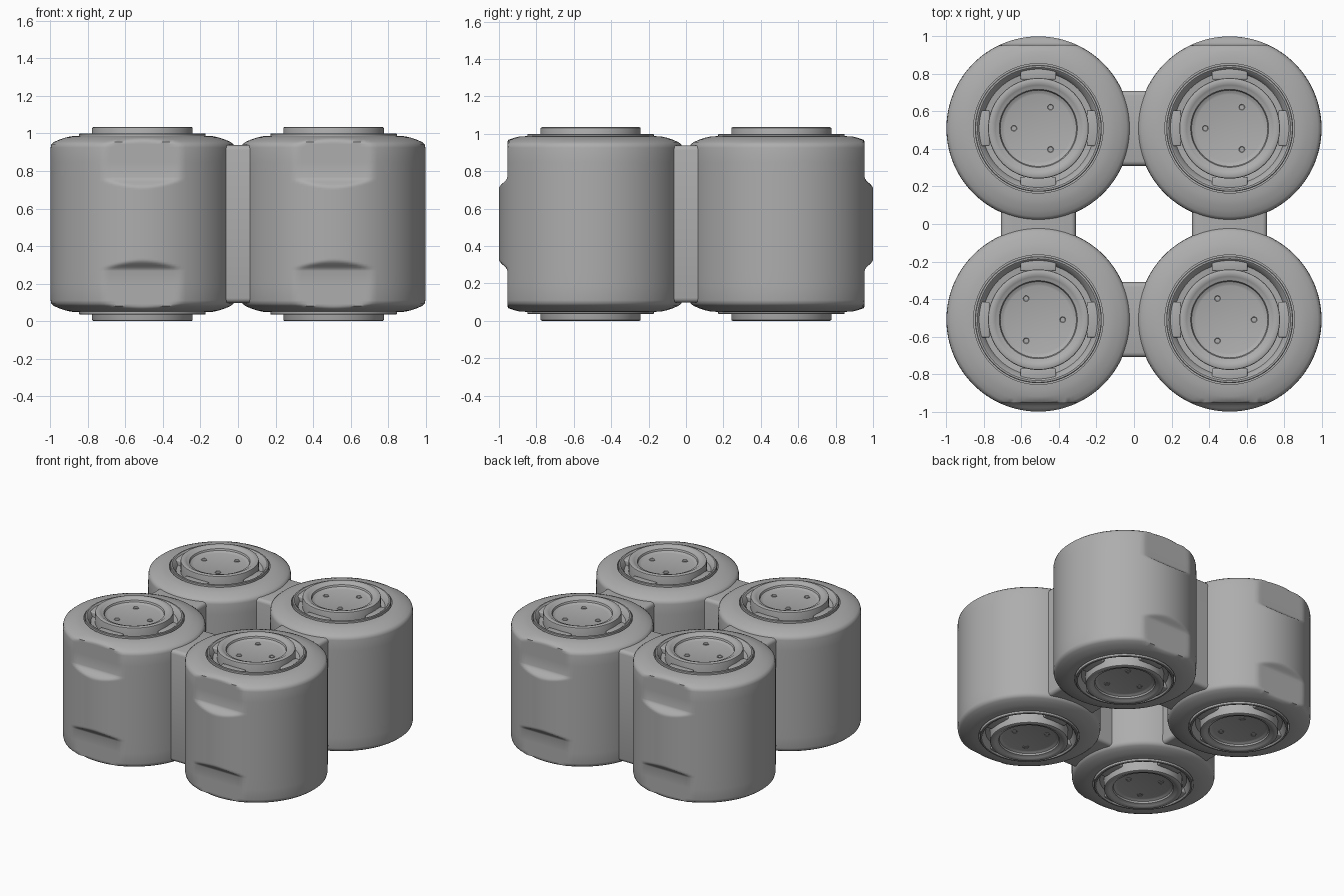
import bpy, bmesh, math
from mathutils import Matrix, Vector

cube = bpy.data.objects.get("Cube")
if cube:
    bpy.data.objects.remove(cube, do_unlink=True)

OFFSET = 0.51      # cell centre from the middle
RADIUS = 0.49      # cell radius
MID = 0.5175       # half of the total height

grey = bpy.data.materials.new("plain grey")
grey.use_nodes = True
colour = (0.42, 0.42, 0.42, 1)
grey.diffuse_color = colour
grey.node_tree.nodes["Principled BSDF"].inputs["Base Color"].default_value = colour


def lathe(bm, profile, steps=96, centre=(0, 0), closed=False):
    """Turn (radius, height) points round the z axis."""
    rings = []
    for r, z in profile:
        if r == 0:
            rings.append([bm.verts.new((*centre, z))] * steps)
        else:
            rings.append([bm.verts.new((centre[0] + r * math.cos(math.tau * i / steps),
                                        centre[1] + r * math.sin(math.tau * i / steps), z))
                          for i in range(steps)])
    pairs = list(zip(rings, rings[1:]))
    if closed:
        pairs.append((rings[-1], rings[0]))
    for a, b in pairs:
        for i in range(steps):
            j = (i + 1) % steps
            bm.faces.new(dict.fromkeys((a[i], a[j], b[j], b[i])))


def box(bm, centre, size, bevel, axis=None, angle=0):
    """Bevelled block; with an axis, only edges along it are bevelled."""
    mat = (Matrix.Rotation(angle, 4, 'Z') @ Matrix.Translation(centre)
           @ Matrix.Diagonal((*size, 1)))
    verts = bmesh.ops.create_cube(bm, size=1, matrix=mat)["verts"]
    edges = {e for v in verts for e in v.link_edges}
    if axis is not None:
        edges = {e for e in edges
                 if abs((e.verts[0].co - e.verts[1].co).normalized()[axis]) > 0.9}
    bmesh.ops.bevel(bm, geom=list(edges), offset=bevel, segments=3,
                    profile=0.5, affect='EDGES')


def finish(bm, name, angle=50):
    bmesh.ops.recalc_face_normals(bm, faces=bm.faces)
    mesh = bpy.data.meshes.new(name)
    bm.to_mesh(mesh)
    bm.free()
    mesh.materials.append(grey)
    mesh.shade_smooth()
    mesh.set_sharp_from_angle(angle=math.radians(angle))
    return mesh


def place(name, mesh, matrix=Matrix()):
    ob = bpy.data.objects.new(name, mesh)
    bpy.context.collection.objects.link(ob)
    ob.matrix_world = matrix


# Cell body, with finger recesses flattened into its outer side
upper = [(RADIUS, MID + h) for h in (0.02, 0.18, 0.19, 0.2, 0.21, 0.22, 0.23, 0.24, 0.25, 0.33)]
upper += [(0.489, 0.925), (0.485, 0.943), (0.47, 0.955), (0.44, 0.968),
          (0.41, 0.978), (0.38, 0.985), (0.345, 0.987), (0.345, 0.93), (0, 0.93)]
lower = [(r, 2 * MID - z) for r, z in reversed(upper)]
bm = bmesh.new()
lathe(bm, lower + upper, 128)
for v in bm.verts:
    t = min(1, max(0, (abs(v.co.z - MID) - 0.19) / 0.06))
    limit = RADIUS - 0.045 * t * t * (3 - 2 * t)
    v.co.y = min(v.co.y, limit)
body = finish(bm, "cell_body")

# Collar round the end cap, with four clips
bm = bmesh.new()
lathe(bm, [(0.338, 0.92), (0.338, 0.997), (0.334, 1.0), (0.325, 1.0), (0.318, 0.995),
           (0.298, 0.955), (0.26, 0.95), (0.26, 0.92)], closed=True)
for k in range(4):
    box(bm, (0.292, 0, 0.96), (0.066, 0.19, 0.06), 0.008, angle=k * math.pi / 2)
collar = finish(bm, "end_collar", 35)

# Dished end cap with three small screws
bm = bmesh.new()
lathe(bm, [(0, 0.92), (0.268, 0.92), (0.268, 1.026), (0.266, 1.032), (0.26, 1.035),
           (0.238, 1.035), (0.23, 1.03), (0.22, 1.026), (0.208, 1.022), (0.203, 1.01),
           (0.19, 1.003), (0.18, 1.0), (0, 1.0)])
for k in range(3):
    a = math.pi / 3 + k * math.tau / 3
    lathe(bm, [(0.021, 0.998), (0.021, 1.004), (0.016, 1.004), (0.013, 1.001), (0, 1.001)],
          16, (0.13 * math.cos(a), 0.13 * math.sin(a)))
cap = finish(bm, "end_cap", 35)


def underside(mesh):
    bm = bmesh.new()
    bm.from_mesh(mesh)
    for v in bm.verts:
        v.co.z = 2 * MID - v.co.z
    bmesh.ops.reverse_faces(bm, faces=bm.faces)
    return finish(bm, "lower_" + mesh.name, 35)


low_collar, low_cap = underside(collar), underside(cap)

# Four cells; the front pair is turned to face forward
for depth, sy in (("front", -1), ("back", 1)):
    for side, sx in (("left", 1), ("right", -1)):
        where = Matrix.Translation((sx * OFFSET, sy * OFFSET, 0))
        if sy < 0:
            where = where @ Matrix.Rotation(math.pi, 4, 'Z')
        for part, mesh in (("body", body), ("upper_collar", collar), ("upper_cap", cap),
                           ("lower_collar", low_collar), ("lower_cap", low_cap)):
            place(f"{depth}_{side}_{part}", mesh, where)

# Four webs joining neighbouring cells
bm = bmesh.new()
box(bm, (0, 0, MID), (0.36, 0.4, 0.84), 0.025, axis=0)
web = finish(bm, "web", 40)
for k, name in enumerate(("back", "right", "front", "left")):
    turn = Matrix.Rotation(k * math.pi / 2, 4, 'Z')
    place(name + "_web", web, turn @ Matrix.Translation(Vector((0, OFFSET, 0))))
